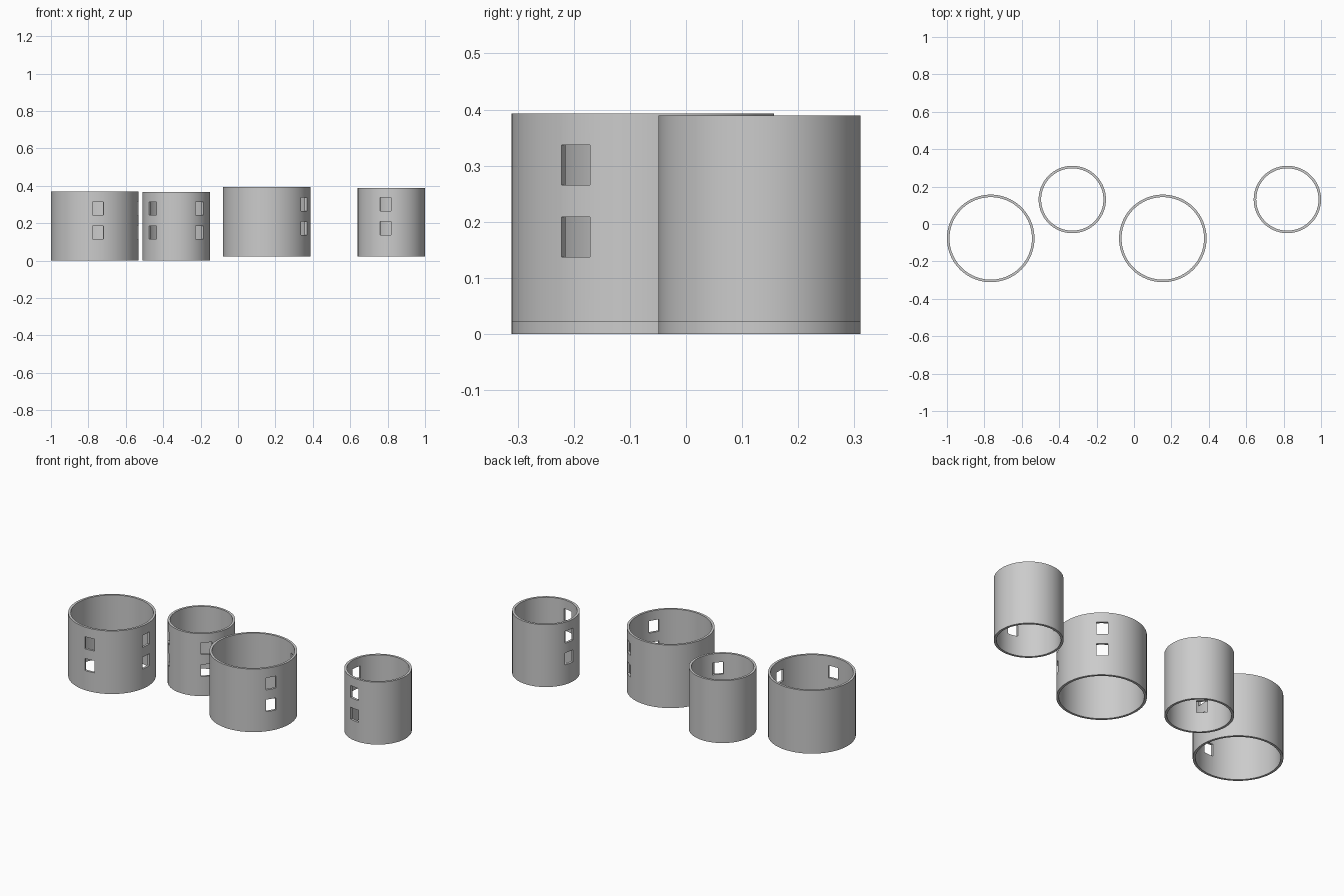
import bpy, bmesh
from math import radians, cos, sin, tau
from mathutils import Matrix, Vector

if "Cube" in bpy.data.objects:
    bpy.data.objects.remove(bpy.data.objects["Cube"])

SIDES = 96
WALL = 0.0135


def mesh_object(name, bm):
    bmesh.ops.recalc_face_normals(bm, faces=bm.faces[:])
    mesh = bpy.data.meshes.new(name)
    bm.to_mesh(mesh)
    bm.free()
    obj = bpy.data.objects.new(name, mesh)
    bpy.context.collection.objects.link(obj)
    return obj


# Open tube: four concentric loops bridged into a wall with rims
def tube(name, radius, height):
    bm = bmesh.new()
    profile = [(radius, 0), (radius, height), (radius - WALL, height), (radius - WALL, 0)]
    loops = [[bm.verts.new((r * cos(tau * i / SIDES), r * sin(tau * i / SIDES), z))
              for i in range(SIDES)] for r, z in profile]
    for k in range(4):
        a, b = loops[k], loops[(k + 1) % 4]
        for i in range(SIDES):
            j = (i + 1) % SIDES
            bm.faces.new((a[i], a[j], b[j], b[i]))
    return mesh_object(name, bm)


# Box cutters for two stacked windows at each given angle
def window_cutter(name, radius, angles):
    bm = bmesh.new()
    for a in angles:
        for z in (0.151, 0.279):
            m = (Matrix.Rotation(radians(a), 4, 'Z')
                 @ Matrix.Translation((radius - WALL / 2, 0, z))
                 @ Matrix.Diagonal((0.06, 0.059, 0.071, 1)))
            bmesh.ops.create_cube(bm, size=1, matrix=m)
    cutter = mesh_object(name, bm)
    cutter.hide_render = True
    return cutter


def windowed_tube(name, location, radius, height, angles):
    obj = tube(name, radius, height)
    cutter = window_cutter(name + "_cutter", radius, angles)
    mod = obj.modifiers.new("windows", 'BOOLEAN')
    mod.operation = 'DIFFERENCE'
    mod.solver = 'EXACT'
    mod.object = cutter
    bpy.ops.object.select_all(action='DESELECT')
    obj.select_set(True)
    bpy.context.view_layer.objects.active = obj
    bpy.ops.object.modifier_apply(modifier=mod.name)
    bpy.data.objects.remove(cutter)
    bpy.ops.object.shade_smooth_by_angle(angle=radians(30))
    obj.location = Vector(location)


# Two wide and two narrow tubes, one of each pair slightly raised
windowed_tube("wide_tube_left", (-0.766, -0.077, 0), 0.234, 0.371, (-86, -4))
windowed_tube("narrow_tube_left", (-0.33, 0.131, 0), 0.18, 0.367, (-46, -135))
windowed_tube("wide_tube_right", (0.154, -0.077, 0.022), 0.234, 0.371, (-31, 51))
windowed_tube("narrow_tube_right", (0.82, 0.131, 0.022), 0.18, 0.367, (-100, 169))
